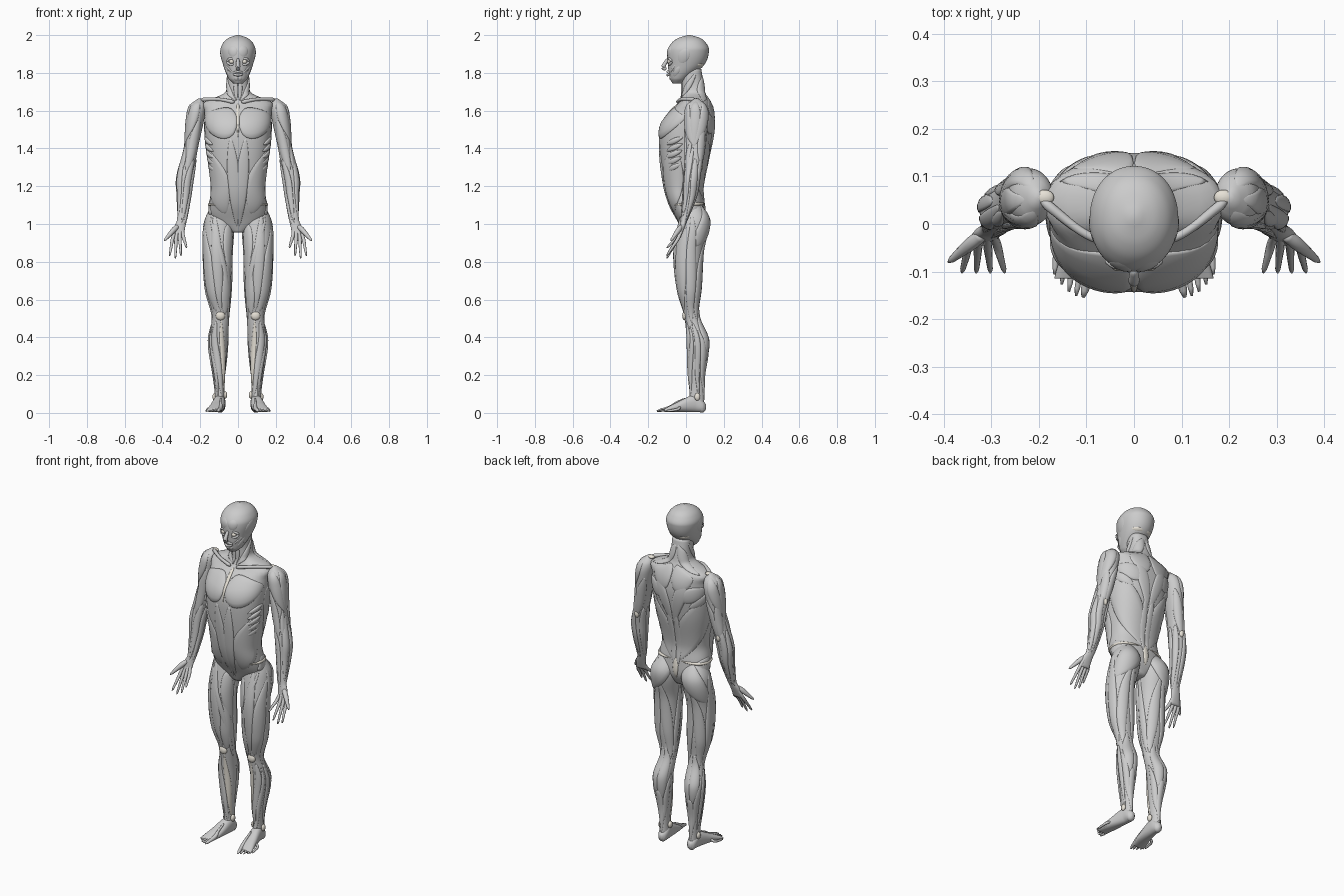
import bpy, bmesh, math
from mathutils import Vector

if "Cube" in bpy.data.objects:
    bpy.data.objects.remove(bpy.data.objects["Cube"])

bone = bpy.data.materials.new("bone")
bone.diffuse_color = (0.80, 0.76, 0.68, 1)
bone.use_nodes = True
bone.node_tree.nodes["Principled BSDF"].inputs["Base Color"].default_value = bone.diffuse_color
TAU = math.tau


def sample(S, t):
    """Smooth interpolation of rows (t, a, b, ...) sorted by t."""
    t = min(max(t, S[0][0]), S[-1][0])
    i = 0
    while i < len(S) - 2 and t > S[i + 1][0]:
        i += 1
    p0, p1, p2, p3 = S[max(i - 1, 0)], S[i], S[i + 1], S[min(i + 2, len(S) - 1)]
    d = p2[0] - p1[0]
    h = (t - p1[0]) / d
    e = h*h*(3 - 2*h)
    return [p1[k] + e*(p2[k] - p1[k]) + h*(1 - h)*d*((1 - h)*(p2[k] - p0[k])/(p2[0] - p0[0])
            - h*(p3[k] - p1[k])/(p3[0] - p1[0])) for k in range(1, len(p1))]


def skin(name, rings, mirror=True, mat=None):
    """Closed smooth mesh through a list of rings, mirrored to the other side."""
    bm = bmesh.new()
    vs = [[bm.verts.new(p) for p in r] for r in rings]
    n = len(vs[0])
    for a, b in zip(vs, vs[1:]):
        for j in range(n):
            bm.faces.new((a[j], a[(j + 1) % n], b[(j + 1) % n], b[j]))
    bm.faces.new(vs[0])
    bm.faces.new(vs[-1])
    bmesh.ops.recalc_face_normals(bm, faces=bm.faces)
    me = bpy.data.meshes.new(name)
    bm.to_mesh(me)
    bm.free()
    me.polygons.foreach_set("use_smooth", [True] * len(me.polygons))
    ob = bpy.data.objects.new(name, me)
    bpy.context.collection.objects.link(ob)
    if mat:
        me.materials.append(mat)
    if mirror:
        ob.modifiers.new("mirror", 'MIRROR').use_mirror_merge = False


def surf(body, t, a, off):
    """Point on a body: angle 0 outer, 90 front, 180 inner, 270 back."""
    S, n, axis = body
    cx, cy, rx, ry = sample(S, t)
    c, s = math.cos(a), math.sin(a)
    rx, ry = max(rx + off, .002), max(ry + off, .002)
    r = (abs(c / rx)**n + abs(s / ry)**n)**(-1 / n)
    return (cx + r*c, cy - r*s, t) if axis == 'z' else (cx + r*c, t, cy + r*s)


def loft(name, body, inset, mirror=True, steps=72, sides=48):
    t0, t1 = body[0][0][0], body[0][-1][0]
    skin(name, [[surf(body, t0 + (t1 - t0)*i/steps, TAU*j/sides, -inset)
                 for j in range(sides)] for i in range(steps + 1)], mirror)


def strap(name, body, z0, a0, z1, a1, width, bend=0, peak=.5, top=.003, mat=None, steps=22, sides=14):
    """Spindle muscle lying on a body from (height, angle) to (height, angle)."""
    p = math.log(.5) / math.log(peak)

    def at(f):
        return z0 + (z1 - z0)*f, math.radians(a0 + (a1 - a0)*f + bend*math.sin(math.pi*f))
    rings = []
    for i in range(steps + 1):
        f = i / steps
        (z, a), (za, aa), (zb, ab) = at(f), at(f - .02), at(f + .02)
        _, _, rx, ry = sample(body[0], z)
        r = (rx + ry) / 2
        ds, dz = (ab - aa)*r, zb - za
        ln = math.hypot(ds, dz)
        swell = max(math.sin(math.pi * f**p), .02)
        ring = []
        for j in range(sides):
            u = math.cos(TAU*j/sides) * width/2 * swell**.7
            h = math.sin(TAU*j/sides)
            h = math.copysign(abs(h)**.65, h)
            ring.append(surf(body, z + u*ds/ln, a - u*dz/ln/r,
                             -.006 + h*((top + .006)*swell**.5 if h > 0 else .008)))
        rings.append(ring)
    skin(name, rings, True, mat)


def tube(name, pts, mirror=True, mat=None, steps=14, sides=10):
    """Round rod through points (x, y, z, radius)."""
    P = [(i, *p) for i, p in enumerate(pts)]
    rings = []
    for i in range(steps + 1):
        k = i / steps * (len(P) - 1)
        x, y, z, r = sample(P, k)
        q = (Vector(sample(P, k + .05)[:3]) - Vector(sample(P, k - .05)[:3])).to_track_quat('Z', 'Y')
        r *= .5 if i in (0, steps) else 1
        rings.append([Vector((x, y, z)) + q @ Vector((r*math.cos(TAU*j/sides), r*math.sin(TAU*j/sides), 0))
                      for j in range(sides)])
    skin(name, rings, mirror, mat)


def ball(name, x, y, z, rx, ry, rz, mat=None):
    skin(name, [[(x + rx*math.sin(v)*math.cos(TAU*j/16), y + ry*math.sin(v)*math.sin(TAU*j/16), z + rz*math.cos(v))
                 for j in range(16)] for v in [.05 + i*.304 for i in range(11)]], True, mat)


def span(rows):
    """Rows (height, front, back, half width) to centred sections."""
    return [(z, 0, (f + b)/2, w, (b - f)/2) for z, f, b, w in rows]


# Main masses
torso = (span([(.955, -.02, .07, .04), (1.02, -.05, .1, .14), (1.1, -.09, .1, .155), (1.2, -.118, .092, .146),
               (1.4, -.145, .135, .172), (1.52, -.138, .153, .182), (1.6, -.083, .148, .182), (1.645, -.04, .132, .185),
               (1.68, -.026, .113, .1), (1.7, -.024, .105, .068), (1.82, -.03, .085, .058)]), 2.4, 'z')
head = (span([(1.745, -.072, -.02, .025), (1.77, -.085, .01, .05), (1.84, -.096, .095, .078), (1.92, -.098, .122, .093),
              (1.96, -.075, .105, .078), (1.985, -.04, .075, .05), (2, .008, .025, .008)]), 2.1, 'z')
leg = ([(.04, .095, .055, .03, .045), (.12, .097, .057, .029, .042), (.2, .099, .055, .035, .045), (.38, .104, .063, .054, .06),
        (.51, .092, .031, .05, .044), (.65, .104, .018, .07, .066), (.85, .107, .015, .078, .08),
        (1.02, .098, .043, .082, .084), (1.12, .09, .03, .04, .04)], 2.1, 'z')
arm = ([(.925, .318, -.035, .034, .01), (.985, .308, -.019, .033, .018), (1.02, .297, -.01, .03, .021),
        (1.15, .286, .02, .039, .039), (1.24, .281, .03, .046, .045), (1.4, .249, .046, .041, .054),
        (1.57, .222, .056, .05, .065), (1.63, .212, .055, .045, .053), (1.664, .203, .055, .012, .015)], 2.1, 'z')
foot = ([(-.115, .13, .013, .04, .011), (-.05, .112, .03, .04, .027), (.05, .096, .05, .032, .048),
         (.09, .095, .035, .026, .031), (.106, .095, .032, .012, .016)], 2.3, 'y')
loft("torso_core", torso, .004, False)
loft("head_core", head, 0, False)
loft("leg_core", leg, .004)
loft("arm_core", arm, .004)
loft("foot_core", foot, .002)

# Front of the torso and neck
strap("pectoral", torso, 1.52, 88, 1.56, 8, .17, peak=.35, top=.005)
strap("rectus_abdominis", torso, 1.46, 74, .98, 84, .08)
strap("external_oblique", torso, 1.4, 18, 1.05, 48, .15)
for i in range(5):
    strap("serratus", torso, 1.46 - .035*i, 5, 1.42 - .035*i, 36, .03, top=.005)
strap("neck_strap", torso, 1.8, -25, 1.65, 84, .032)
strap("throat", torso, 1.77, 76, 1.65, 84, .026)

# Back
strap("latissimus", torso, 1.1, -85, 1.55, 0, .17)
strap("erector", torso, 1.06, -82, 1.42, -80, .055)
strap("upper_trapezius", torso, 1.79, -82, 1.65, -15, .06)
strap("middle_trapezius", torso, 1.6, -88, 1.635, -30, .15, peak=.3)
strap("lower_trapezius", torso, 1.3, -88, 1.62, -50, .08, -6, .65)
strap("infraspinatus", torso, 1.5, -68, 1.57, -12, .09, peak=.4)
strap("teres", torso, 1.45, -50, 1.53, -8, .05)
strap("gluteus_medius", torso, 1.13, 0, 1.0, -5, .12, -10)

# Exposed bones of the trunk
strap("breastbone", torso, 1.64, 90, 1.45, 90, .025, mat=bone, peak=.2)
strap("hip_crest", torso, 1.1, 38, 1.11, -72, .016, top=.005, mat=bone)
strap("sacrum", torso, 1.13, 270, 1.0, 270, .05, mat=bone)
tube("collar_bone", [(.02, -.045, 1.645, .011), (.1, -.022, 1.66, .009), (.195, .05, 1.658, .011)])
ball("shoulder_point", .188, .056, 1.657, .02, .016, .009, bone)

# Head and face
strap("forehead_muscle", head, 1.955, 72, 1.875, 76, .06)
strap("temple_muscle", head, 1.94, -5, 1.84, 30, .08)
strap("jaw_muscle", head, 1.845, 24, 1.77, 34, .042)
strap("cheek_muscle", head, 1.85, 36, 1.79, 70, .016)
strap("chin_muscle", head, 1.79, 74, 1.75, 80, .03)
strap("skull_base", head, 1.835, -89, 1.845, -35, .02, mat=bone)
for nm, x, y, z, rx, rz in (("eye_ring", .034, -.089, 1.86, .022, .016), ("lips", 0, -.098, 1.797, .022, .009)):
    tube(nm, [(x + rx*math.cos(TAU*i/12), y + .012*math.cos(TAU*i/12)**2, z + rz*math.sin(TAU*i/12), .0065)
              for i in range(13)], x > 0, steps=32)
ball("eyeball", .034, -.088, 1.86, .014, .011, .011, bone)
tube("nose", [(0, -.096, 1.875, .008), (0, -.12, 1.832, .012), (0, -.105, 1.818, .009)], False)

# Hip and thigh
strap("gluteus_maximus", leg, 1.11, -125, .88, -15, .15, peak=.45)
strap("rectus_femoris", leg, 1.06, 68, .53, 92, .065, 8)
strap("vastus_lateralis", leg, 1.0, 18, .53, 60, .09)
strap("vastus_medialis", leg, .86, 125, .52, 122, .075, 12, .6)
strap("sartorius", leg, 1.08, 40, .46, 165, .032, 15)
strap("adductor", leg, 1.0, 122, .7, 165, .08, peak=.4)
strap("gracilis", leg, .98, 170, .48, 205, .045)
strap("biceps_femoris", leg, .96, -85, .48, -35, .07)
strap("semitendinosus", leg, .96, -96, .48, -140, .07)
strap("iliotibial_band", leg, 1.06, 12, .47, 10, .065, -22)

# Lower leg
for a, low in ((-118, .25), (-60, .27)):
    strap("calf", leg, .56, a*.4 - 54, low, a*.5 - 45, .068, (a + 90)*.5)
strap("soleus_outer", leg, .45, -15, .12, -75, .04)
strap("soleus_inner", leg, .42, 180, .12, 255, .04)
strap("heel_tendon", leg, .32, -90, .05, -90, .045, peak=.3)
strap("tibialis", leg, .49, 55, .08, 112, .042, -5, .4)
strap("toe_extensor", leg, .47, 28, .08, 75, .03)
strap("peroneus", leg, .48, 5, .06, -25, .036, 8, .4)
strap("shin_bone", leg, .5, 95, .08, 150, .035, top=.001, mat=bone)
ball("kneecap", .093, -.006, .515, .025, .014, .025, bone)
ball("inner_ankle", .068, .05, .095, .011, .017, .02, bone)
ball("outer_ankle", .125, .06, .085, .01, .015, .02, bone)

# Shoulder and upper arm
for a in (82, 8, -70):
    strap("deltoid", arm, 1.652, a, 1.41, 8, .075, a*.15, .42)
strap("biceps", arm, 1.56, 110, 1.27, 94, .06)
strap("brachialis", arm, 1.44, 35, 1.28, 60, .032)
strap("triceps_long", arm, 1.55, -118, 1.29, -92, .06)
strap("triceps_lateral", arm, 1.53, -45, 1.29, -82, .055, 12)
ball("elbow_point", .268, .078, 1.305, .014, .012, .022, bone)

# Forearm muscles fan round the limb and run down to the wrist
strap("brachioradialis", arm, 1.41, 15, 1.03, 25, .044, 22, .4)
for a in (-10, -55, -135, 175, 125):
    strap("forearm_muscle", arm, 1.35, a, .99, a - 30, .042, peak=.35)

# Fingers with their hand bones, then thumb
for i in range(4):
    x, y, z = .272 + .03*i, -.102, .818 + .014*(i - 2)**2
    kx, ky, kz = .289 + .019*i, -.042, .932 - .003*i
    tube("finger", [(.299 + .008*i, -.014, .99, .007), (kx, ky, kz, .0095),
                    ((kx + x)/2, (ky + y)/2, (kz + z)/2, .0075), (x, y, z, .005)])
tube("thumb", [(.318, -.022, .99, .012), (.345, -.043, .963, .014), (.39, -.08, .911, .006)])

# Toes with tendons over the foot
for i in range(5):
    r = .0075 if i else .011
    ax, bx, x = .09 + .006*i, .092 + .017*i, .107 + .015*i
    by, y = -.088 + .011*i, -.154 + .003*i*i
    tube("toe", [(ax, -.005, .076 - .006*i, .006), ((ax + bx)/2, by/2 - .01, .052 - .005*i, .007),
                 (bx, by, .027 - .002*i, r), (x, y, .009, r*.7)])
ball("heel_bone", .095, .083, .027, .024, .023, .026)
